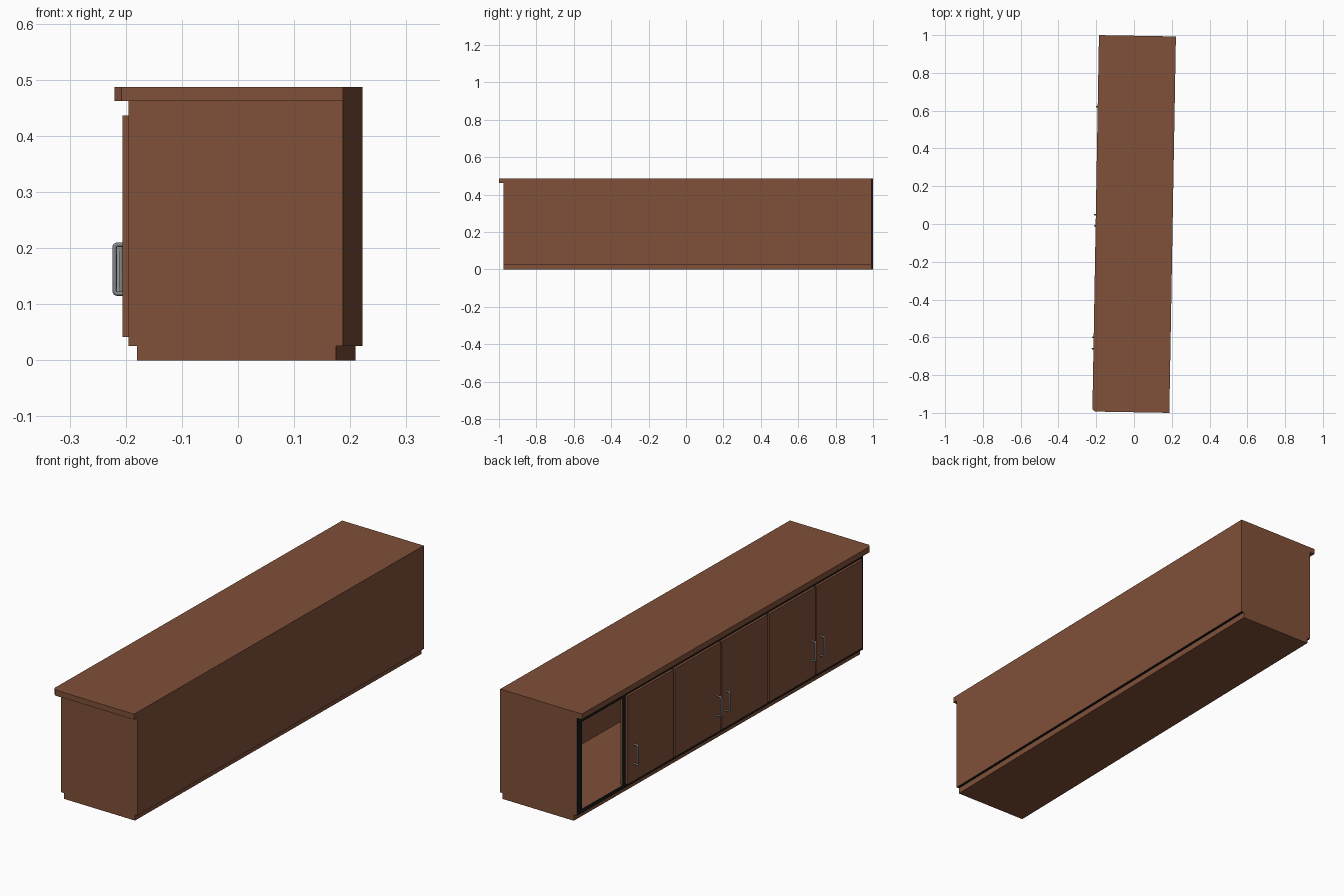
import bpy, bmesh, math

if "Cube" in bpy.data.objects:
    bpy.data.objects.remove(bpy.data.objects["Cube"])

TILT = math.radians(-1.0)          # whole sideboard is turned slightly


def material(name, col):
    m = bpy.data.materials.new(name)
    m.diffuse_color = (*col, 1)
    m.use_nodes = True
    m.node_tree.nodes["Principled BSDF"].inputs["Base Color"].default_value = m.diffuse_color
    return m


BROWN = material("brown_wood", (0.216, 0.080, 0.041))
BLACK = material("black_inside", (0.008, 0.009, 0.009))
GREY = material("grey_metal", (0.22, 0.23, 0.24))


def add_object(name, data, mats):
    ob = bpy.data.objects.new(name, data)
    for m in mats:
        data.materials.append(m)
    ob.rotation_euler.z = TILT
    bpy.context.collection.objects.link(ob)
    return ob


def prism(name, outline, z0, z1, dark=None):
    """Extrude an outline upward; faces looking along 'dark' become black."""
    bm = bmesh.new()
    base = bm.faces.new([bm.verts.new((x, y, z0)) for x, y in outline])
    ext = bmesh.ops.extrude_face_region(bm, geom=[base])["geom"]
    bmesh.ops.translate(bm, vec=(0, 0, z1 - z0),
                        verts=[v for v in ext if isinstance(v, bmesh.types.BMVert)])
    bmesh.ops.recalc_face_normals(bm, faces=bm.faces)
    for f in bm.faces:
        n = f.normal
        if (dark == "-x" and n.x < -0.9) or (dark == "-z" and n.z < -0.9):
            f.material_index = 1
    me = bpy.data.meshes.new(name)
    bm.to_mesh(me)
    bm.free()
    return add_object(name, me, [BROWN, BLACK])


def box(name, x0, x1, y0, y1, z0, z1, dark=None):
    return prism(name, [(x0, y0), (x1, y0), (x1, y1), (x0, y1)], z0, z1, dark)


FRONT, BACK = -0.178, 0.2045       # carcass depth
Y0, Y1 = -0.9735, 0.9965           # carcass length
ZB, ZT = 0.026, 0.462              # carcass bottom and top
T = 0.017                          # panel thickness
FR = FRONT + 0.012                 # rear of the face frame

# Worktop with one clipped corner
prism("worktop", [(-0.190, -0.9965), (BACK, -0.9965), (BACK, Y1),
                  (-0.203, Y1), (-0.203, -0.9835)], ZT, 0.487)

# Plinth
box("plinth", -0.163, 0.192, Y0, Y1, 0, ZB)

# Hollow carcass
box("floor_panel", FR, BACK, Y0, Y1, ZB, 0.043, "-z")
box("back_panel", BACK - T, BACK, Y0, Y1, 0.043, ZT)
box("end_panel_near", FR, BACK - T, Y0, Y0 + T, 0.043, ZT)
box("end_panel_far", FR, BACK - T, Y1 - T, Y1, 0.043, ZT)

# Face frame: rails and stiles with black fronts
box("frame_bottom_rail", FRONT, FR, Y0, Y1, ZB, 0.043, "-x")
box("frame_top_rail", FRONT, FR, Y0, Y1, 0.432, ZT, "-x")
cells = [0.991 - 0.325 * i for i in range(7)]
for i, y in enumerate(cells):
    a = Y0 if i == 6 else y - (0.029 if i == 0 else 0.0145)
    b = Y1 if i == 0 else y + 0.0145
    box(f"frame_stile_{i + 1}", FRONT, FR, a, b, 0.043, 0.432, "-x")

# Doors (first bay is open) and their bar handles
DOOR = -0.189
for i in range(1, 6):
    hi, lo = cells[i], cells[i + 1]
    box(f"door_{i}", DOOR, FRONT, lo + 0.004, hi - 0.004, 0.042, 0.436)
    y = hi - 0.030 - 0.018 * (i == 1) if i % 2 else lo + 0.030
    out, r, c = -0.2085, 0.004, 0.004
    za, zb = 0.119, 0.206
    path = [(DOOR, za), (out + c, za), (out + c * 0.3, za + c * 0.3), (out, za + c),
            (out, zb - c), (out + c * 0.3, zb - c * 0.3), (out + c, zb), (DOOR, zb)]
    cu = bpy.data.curves.new(f"door_handle_{i}", "CURVE")
    cu.dimensions = "3D"
    cu.bevel_depth = r
    cu.bevel_resolution = 2
    cu.use_fill_caps = True
    sp = cu.splines.new("POLY")
    sp.points.add(len(path) - 1)
    for p, (x, z) in zip(sp.points, path):
        p.co = (x, y, z, 1)
    sp.use_smooth = True
    add_object(f"door_handle_{i}", cu, [GREY])
